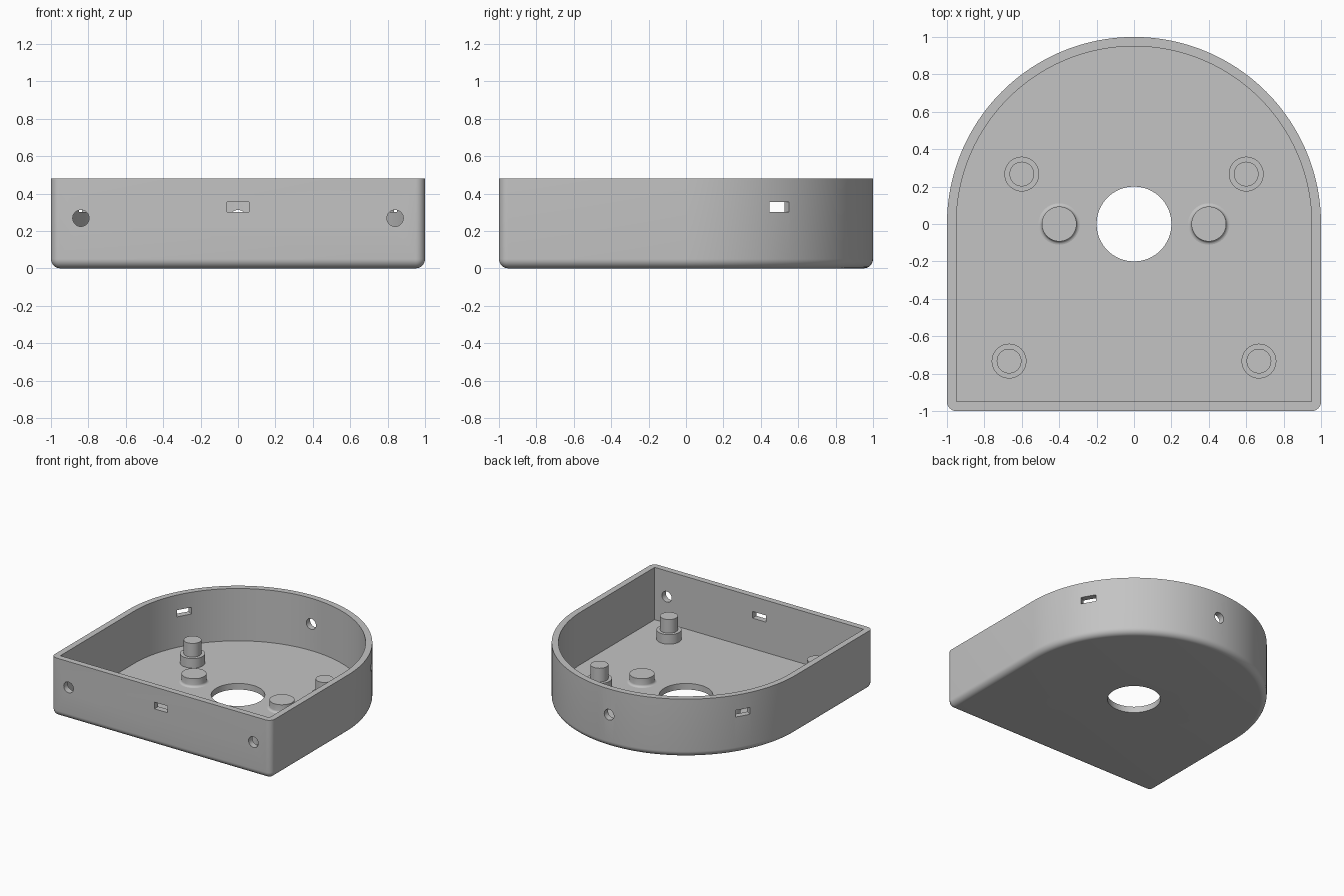
import bpy, bmesh
from math import sin, cos, pi, radians
from mathutils import Matrix, Vector

WALL, FLOOR, HEIGHT, ROUND = 0.05, 0.05, 0.48, 0.05

default = bpy.data.objects.get("Cube")
if default:
    bpy.data.objects.remove(default, do_unlink=True)

grey = bpy.data.materials.new("light_grey_plastic")
grey.use_nodes = True
colour = (0.55, 0.55, 0.55, 1)
grey.diffuse_color = colour
grey.node_tree.nodes["Principled BSDF"].inputs["Base Color"].default_value = colour


def make_object(name, bm):
    bmesh.ops.remove_doubles(bm, verts=bm.verts, dist=1e-5)
    bmesh.ops.recalc_face_normals(bm, faces=bm.faces)
    mesh = bpy.data.meshes.new(name)
    bm.to_mesh(mesh)
    bm.free()
    mesh.materials.append(grey)
    obj = bpy.data.objects.new(name, mesh)
    bpy.context.collection.objects.link(obj)
    return obj


def select(obj):
    bpy.ops.object.select_all(action='DESELECT')
    obj.select_set(True)
    bpy.context.view_layer.objects.active = obj


def smooth(obj):
    select(obj)
    bpy.ops.object.shade_smooth_by_angle(angle=radians(30))


def loft(bm, rings):
    """Skin a list of equal point rings and cap both ends."""
    loops = [[bm.verts.new(p) for p in ring] for ring in rings]
    n = len(loops[0])
    for a, b in zip(loops, loops[1:]):
        for i in range(n):
            j = (i + 1) % n
            bm.faces.new((a[i], a[j], b[j], b[i]))
    bm.faces.new(loops[0][::-1])
    bm.faces.new(loops[-1])


def outline(inset, z):
    """Round-backed outline, square at the front with small rounded corners."""
    def arc(cx, cy, r, start, end, steps):
        angles = [radians(start + (end - start) * i / steps) for i in range(steps + 1)]
        return [(cx + r * cos(a), cy + r * sin(a), z) for a in angles]
    c, r = 1 - ROUND, ROUND - inset
    return (arc(0, 0, 1 - inset, 0, 180, 96)
            + arc(-c, -c, r, 180, 270, 8) + arc(c, -c, r, 270, 360, 8))


def lathe(name, profile, x, y, sides=48):
    bm = bmesh.new()
    loft(bm, [[(x + r * cos(2 * pi * i / sides), y + r * sin(2 * pi * i / sides), z)
               for i in range(sides)] for r, z in profile])
    obj = make_object(name, bm)
    smooth(obj)
    return obj


# Tray shell: rounded underside, outer wall, rim, inner wall, floor
steps = [i * pi / 16 for i in range(9)]
rings = [outline(ROUND * (1 - sin(a)), ROUND * (1 - cos(a))) for a in steps]
rings += [outline(0, HEIGHT), outline(WALL, HEIGHT), outline(WALL, FLOOR)]
bm = bmesh.new()
loft(bm, rings)
tray = make_object("tray_shell", bm)

# Cutters: centre opening, wall slots and round wall holes
bm = bmesh.new()


def cut_round(matrix, radius, sides):
    bmesh.ops.create_cone(bm, cap_ends=True, segments=sides, radius1=radius,
                          radius2=radius, depth=0.2, matrix=matrix)


def cut_slot(x, y, angle):
    size = Matrix.Diagonal((0.2, 0.12, 0.055, 1))
    turn = Matrix.Rotation(radians(angle), 4, 'Z')
    bmesh.ops.create_cube(bm, size=1,
                          matrix=Matrix.Translation((x, y, 0.328)) @ turn @ size)


cut_round(Matrix.Translation((0, 0, FLOOR / 2)), 0.2, 64)
for x, y in ((-0.84, -0.97), (0.84, -0.97), (0, 0.97)):
    cut_round(Matrix.Translation((x, y, 0.268)) @ Matrix.Rotation(pi / 2, 4, 'X'), 0.044, 32)
cut_slot(0, -0.97, 90)
for angle in (30, 150):
    cut_slot(0.97 * cos(radians(angle)), 0.97 * sin(radians(angle)), angle)
cutter = make_object("opening_cutter", bm)
cutter.hide_render = True

mod = tray.modifiers.new("openings", 'BOOLEAN')
mod.operation = 'DIFFERENCE'
mod.solver = 'EXACT'
mod.object = cutter
select(tray)
bpy.ops.object.modifier_apply(modifier=mod.name)
bpy.data.objects.remove(cutter, do_unlink=True)
smooth(tray)

# Stepped standoffs and short filleted pegs
base = FLOOR - 0.005
standoff = [(0.093, base), (0.093, 0.128), (0.066, 0.128), (0.066, 0.24)]
fillet = [(0.093 + 0.018 * (1 - sin(a)), FLOOR + 0.018 * (1 - cos(a))) for a in steps[::2]]
peg = [(0.111, base)] + fillet + [(0.093, 0.118)]
for side, s in (("left", 1), ("right", -1)):
    lathe("rear_standoff_" + side, standoff, 0.6 * s, 0.267)
    lathe("front_standoff_" + side, standoff, 0.668 * s, -0.733)
    lathe("centre_peg_" + side, peg, 0.4 * s, 0)
